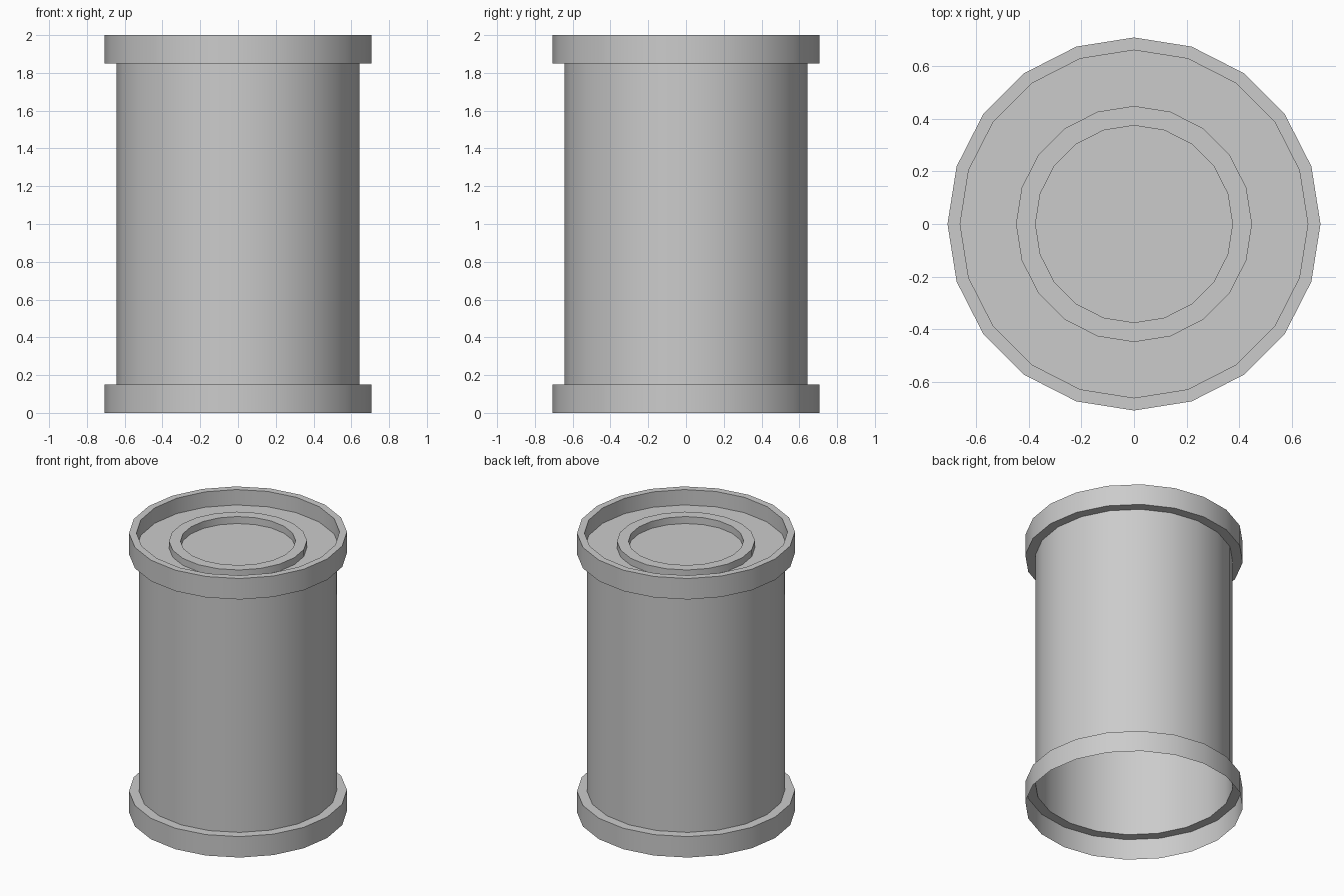
import bpy, bmesh, math

if "Cube" in bpy.data.objects:
    bpy.data.objects.remove(bpy.data.objects["Cube"])

SIDES = 20


def lathe(name, profile, cap=False):
    """Revolve an (r, z) profile around z; cap closes the last loop."""
    bm = bmesh.new()
    rings = []
    for r, z in profile:
        rings.append([bm.verts.new((r * math.cos(2 * math.pi * i / SIDES),
                                    r * math.sin(2 * math.pi * i / SIDES), z))
                      for i in range(SIDES)])
    for a, b in zip(rings, rings[1:]):
        for i in range(SIDES):
            j = (i + 1) % SIDES
            bm.faces.new((a[i], a[j], b[j], b[i]))
    if cap:
        bm.faces.new(rings[-1])
    mesh = bpy.data.meshes.new(name)
    bm.to_mesh(mesh)
    bm.free()
    ob = bpy.data.objects.new(name, mesh)
    bpy.context.collection.objects.link(ob)
    bpy.ops.object.select_all(action='DESELECT')
    ob.select_set(True)
    bpy.context.view_layer.objects.active = ob
    bpy.ops.object.shade_smooth_by_angle(angle=math.radians(30))
    return ob


R_BAND, R_BODY, R_LIP = 0.708, 0.643, 0.66
FLOOR = 1.89

# Bottom band: thin outer wall and the ledge leading to the body, open below
lathe("bottom_band", [(R_BAND, 0), (R_BAND, 0.15), (R_BODY, 0.15)])

# Hollow drum wall
lathe("drum_wall", [(R_BODY, 0.15), (R_BODY, 1.85)])

# Top band: underside, outer wall, rim and inner wall of the recess
lathe("top_band", [(R_BODY, 1.85), (R_BAND, 1.85), (R_BAND, 2.0),
                   (R_LIP, 2.0), (R_LIP, FLOOR)])

# Recessed lid with its raised ring
lathe("lid", [(R_LIP, FLOOR), (0.448, FLOOR), (0.448, 1.94),
              (0.374, 1.94), (0.374, FLOOR)], cap=True)
